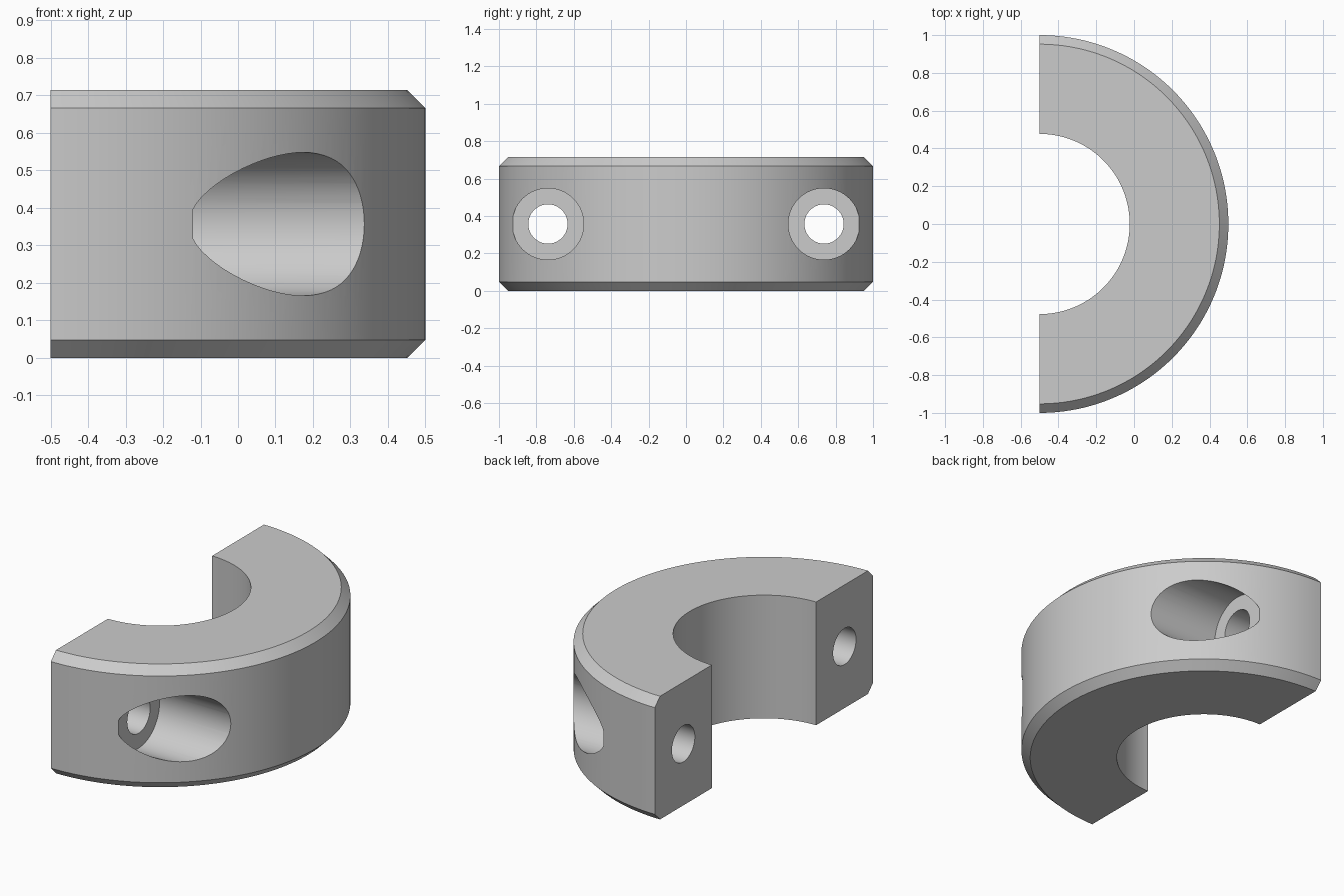
import bpy, bmesh, math
from mathutils import Matrix, Vector

if "Cube" in bpy.data.objects:
    bpy.data.objects.remove(bpy.data.objects["Cube"])

HEIGHT, OUTER, BORE, CHAMFER = 0.714, 1.0, 0.477, 0.048
SPLIT_X = -0.5                      # plane of the cut faces and bore axis
SCREW_Y, SCREW_R, HEAD_R, SEAT_X = 0.738, 0.105, 0.191, -0.12

steel = bpy.data.materials.new("steel grey")
steel.use_nodes = True
colour = (0.6, 0.6, 0.6, 1)
steel.diffuse_color = colour
steel.node_tree.nodes["Principled BSDF"].inputs["Base Color"].default_value = colour


def lathe(name, profile, angle, steps, matrix, closed):
    """Spin a (radius, height) profile about z, cap it, then place it."""
    bm = bmesh.new()
    verts = [bm.verts.new((0, -r, h)) for r, h in profile]
    edges = [bm.edges.new(pair) for pair in zip(verts, verts[1:])]
    if closed:
        edges.append(bm.edges.new((verts[-1], verts[0])))
    bmesh.ops.spin(bm, geom=verts + edges, cent=(0, 0, 0), axis=(0, 0, 1),
                   angle=angle, steps=steps)
    bmesh.ops.remove_doubles(bm, verts=bm.verts, dist=1e-5)
    rim = [e for e in bm.edges if e.is_boundary]
    bmesh.ops.holes_fill(bm, edges=rim, sides=0)
    bmesh.ops.recalc_face_normals(bm, faces=bm.faces)
    bm.transform(matrix)
    mesh = bpy.data.meshes.new(name)
    bm.to_mesh(mesh)
    bm.free()
    mesh.materials.append(steel)
    obj = bpy.data.objects.new(name, mesh)
    bpy.context.collection.objects.link(obj)
    return obj


# Half ring with chamfered outer rims
ring = [(BORE, 0), (OUTER - CHAMFER, 0), (OUTER, CHAMFER),
        (OUTER, HEIGHT - CHAMFER), (OUTER - CHAMFER, HEIGHT), (BORE, HEIGHT)]
collar = lathe("collar_half", ring, math.pi, 96,
               Matrix.Translation((SPLIT_X, 0, 0)), True)
bpy.context.view_layer.objects.active = collar
collar.select_set(True)

# Stepped screw holes, counterbored from the outer side
step = [(0, -1), (SCREW_R, -1), (SCREW_R, SEAT_X), (HEAD_R, SEAT_X), (HEAD_R, 1), (0, 1)]
for side, y in (("right", -SCREW_Y), ("left", SCREW_Y)):
    place = (Matrix.Translation((0, y, HEIGHT / 2))
             @ Matrix.Rotation(math.pi / 2, 4, "Y"))
    cutter = lathe(side + "_screw_cutter", step, math.tau, 64, place, False)
    cutter.hide_render = True
    cut = collar.modifiers.new(side + "_screw_hole", "BOOLEAN")
    cut.object = cutter
    cut.operation = "DIFFERENCE"
    cut.solver = "EXACT"
    bpy.ops.object.modifier_apply(modifier=cut.name)
    bpy.data.objects.remove(cutter)

bpy.ops.object.shade_smooth_by_angle(angle=math.radians(30))
